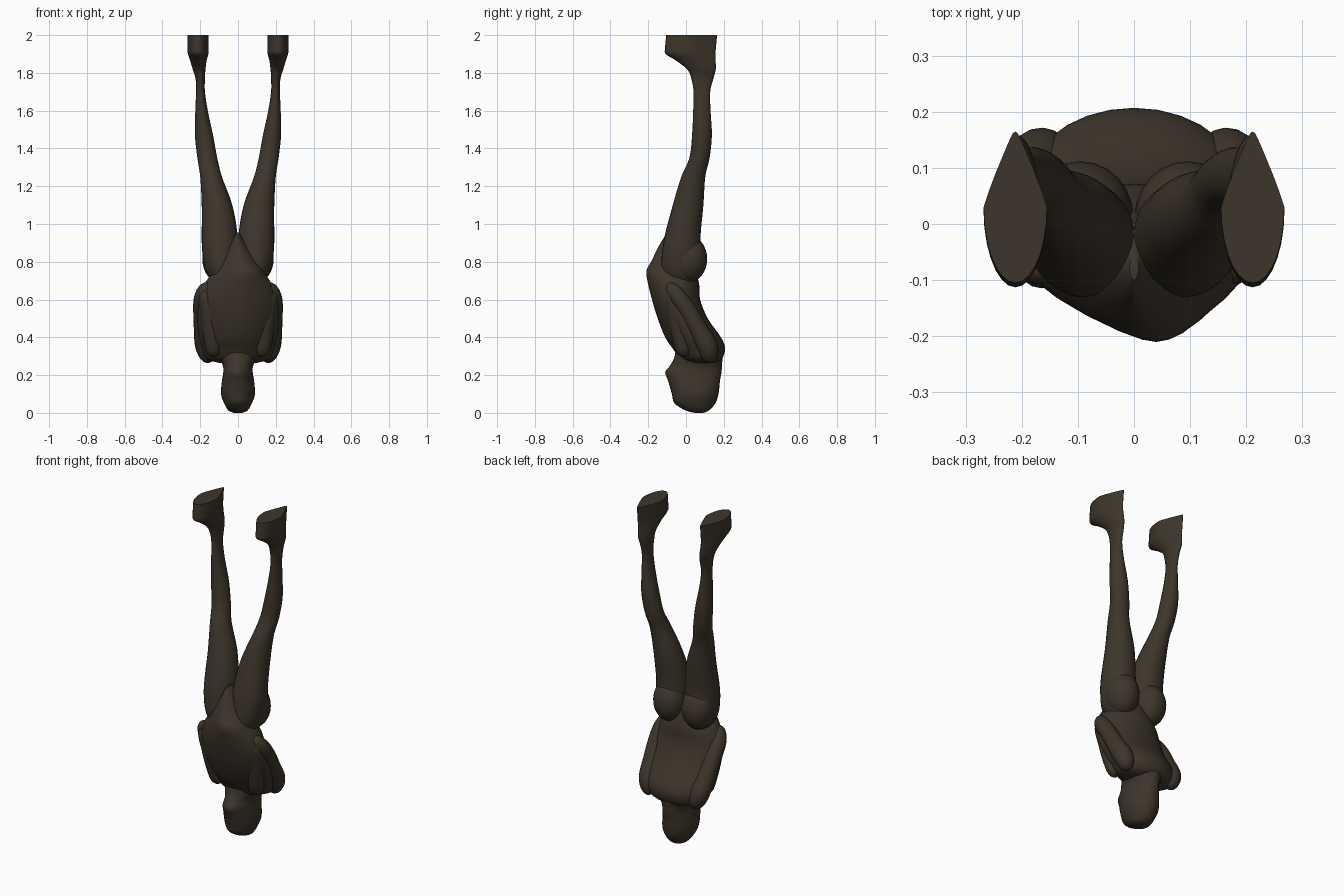
import bpy, bmesh
from math import sin, cos, pi
from mathutils import Vector

cube = bpy.data.objects.get("Cube")
if cube:
    bpy.data.objects.remove(cube)

mat = bpy.data.materials.new("dark_brown")
mat.use_nodes = True
COLOR = (0.047, 0.036, 0.024, 1)
mat.diffuse_color = COLOR
bsdf = mat.node_tree.nodes["Principled BSDF"]
bsdf.inputs["Base Color"].default_value = COLOR
bsdf.inputs["Roughness"].default_value = 0.8


def finish(bm, name):
    bmesh.ops.recalc_face_normals(bm, faces=bm.faces)
    mesh = bpy.data.meshes.new(name)
    bm.to_mesh(mesh)
    bm.free()
    mesh.materials.append(mat)
    ob = bpy.data.objects.new(name, mesh)
    bpy.context.collection.objects.link(ob)
    bpy.ops.object.select_all(action='DESELECT')
    ob.select_set(True)
    bpy.context.view_layer.objects.active = ob
    bpy.ops.object.shade_smooth_by_angle(angle=0.8)
    return ob


def spline(rows, steps=4):
    """Pass a smooth curve through rows of numbers."""
    out = []
    for i in range(len(rows) - 1):
        a, b = rows[max(i - 1, 0)], rows[i]
        c, d = rows[i + 1], rows[min(i + 2, len(rows) - 1)]
        for s in range(steps):
            t = s / steps
            out.append([q + t / 2 * (r - p + t * (2 * p - 5 * q + 4 * r - u + t * (3 * (q - r) + u - p)))
                        for p, q, r, u in zip(a, b, c, d)])
    return out + [list(rows[-1])]


def skin(bm, rings):
    loops = [[bm.verts.new(p) for p in ring] for ring in rings]
    n = len(loops[0])
    for a, b in zip(loops, loops[1:]):
        for i in range(n):
            j = (i + 1) % n
            bm.faces.new((a[i], a[j], b[j], b[i]))
    bm.faces.new(loops[0])
    bm.faces.new(loops[-1])


def loft(name, rows, side=1, front_power=1.0, n=28):
    """Rows: z, x low, x high, y front, y back, heel taper, ridge shift."""
    bm = bmesh.new()
    rings = []
    for z, x0, x1, y0, y1, taper, shift in spline(rows):
        ring = []
        for i in range(n):
            c, s = cos(2 * pi * i / n), sin(2 * pi * i / n)
            if s < 0:
                c = abs(c) ** front_power * (1 if c > 0 else -1)
                s = -abs(s) ** front_power
            x = (x0 + x1) / 2 + (x1 - x0) / 2 * c * (1 - taper * max(s, 0)) + shift * max(-s, 0)
            ring.append((side * x, (y0 + y1) / 2 + (y1 - y0) / 2 * s, z))
        rings.append(ring)
    skin(bm, rings)
    return finish(bm, name)


def tube(name, points, side=1, n=16):
    """Rows: x, y, z, radius."""
    bm = bmesh.new()
    pts = spline(points)
    rings = []
    for i, (x, y, z, r) in enumerate(pts):
        axis = Vector(pts[min(i + 1, len(pts) - 1)][:3]) - Vector(pts[max(i - 1, 0)][:3])
        u = axis.cross(Vector((1, 0, 0))).normalized()
        v = axis.cross(u).normalized()
        centre = Vector((x, y, z))
        ring = [centre + r * (u * cos(2 * pi * k / n) + v * sin(2 * pi * k / n)) for k in range(n)]
        rings.append([(side * p.x, p.y, p.z) for p in ring])
    skin(bm, rings)
    return finish(bm, name)


def centred(rows):
    return [(z, -w, w, y0, y1, 0, s) for z, w, y0, y1, s in rows]


# Inverted head with the chin uppermost, and the neck
loft("head", centred([
    (0.0, 0.02, 0.05, 0.09, 0), (0.012, 0.05, 0.0, 0.12, 0), (0.05, 0.073, -0.06, 0.155, 0),
    (0.1, 0.09, -0.075, 0.172, 0), (0.17, 0.085, -0.095, 0.18, 0), (0.215, 0.078, -0.11, 0.188, 0),
    (0.25, 0.08, -0.085, 0.19, 0), (0.30, 0.10, -0.06, 0.19, 0), (0.38, 0.11, -0.05, 0.16, 0)]))

# Torso, wedge shaped at the belly
loft("torso", centred([
    (0.265, 0.10, 0.02, 0.16, 0), (0.285, 0.165, -0.03, 0.19, 0), (0.34, 0.19, -0.07, 0.207, 0),
    (0.40, 0.205, -0.11, 0.185, 0), (0.50, 0.215, -0.15, 0.115, 0.01), (0.60, 0.21, -0.18, 0.075, 0.02),
    (0.68, 0.18, -0.20, 0.07, 0.03), (0.75, 0.13, -0.21, 0.05, 0.04), (0.80, 0.10, -0.185, 0.03, 0.02),
    (0.90, 0.04, -0.135, 0.0, 0), (0.95, 0.008, -0.10, -0.06, 0)]), front_power=1.2)

# Mirrored limbs
for label, side in (("left", 1), ("right", -1)):
    loft(label + "_leg_and_foot", [
        (0.69, 0.05, 0.13, -0.08, 0.03, 0, 0), (0.71, 0.025, 0.15, -0.11, 0.06, 0, 0),
        (0.77, 0.005, 0.175, -0.13, 0.075, 0, 0), (0.86, 0.0, 0.19, -0.125, 0.08, 0, 0),
        (0.95, 0.003, 0.192, -0.11, 0.078, 0, 0), (1.1, 0.03, 0.192, -0.07, 0.092, 0, 0),
        (1.25, 0.085, 0.20, -0.025, 0.102, 0, 0), (1.35, 0.11, 0.215, 0.018, 0.125, 0, 0),
        (1.47, 0.132, 0.228, 0.032, 0.137, 0, 0), (1.6, 0.16, 0.226, 0.038, 0.13, 0, 0),
        (1.7, 0.175, 0.222, 0.04, 0.128, 0, 0), (1.77, 0.175, 0.225, 0.028, 0.145, 0.1, 0),
        (1.82, 0.172, 0.24, 0.005, 0.158, 0.3, 0), (1.87, 0.165, 0.255, -0.06, 0.156, 0.5, 0),
        (1.90, 0.157, 0.265, -0.108, 0.156, 0.6, 0), (1.93, 0.155, 0.268, -0.111, 0.158, 0.65, 0),
        (2.0, 0.155, 0.268, -0.105, 0.165, 0.68, 0)], side)
    # Rounded buttock
    bm = bmesh.new()
    bmesh.ops.create_uvsphere(bm, u_segments=24, v_segments=16, radius=1)
    for v in bm.verts:
        v.co = (side * (0.095 + 0.094 * v.co.x), 0.012 + 0.1 * v.co.y, 0.815 + 0.125 * v.co.z)
    finish(bm, label + "_buttock")
    # Upper arm pressed to the side and forearm folded across the chest
    tube(label + "_upper_arm", [
        (0.14, 0.13, 0.275, 0.02), (0.155, 0.125, 0.30, 0.045), (0.172, 0.11, 0.36, 0.056),
        (0.184, 0.06, 0.45, 0.05), (0.19, 0.01, 0.54, 0.047), (0.188, -0.04, 0.61, 0.045),
        (0.17, -0.075, 0.66, 0.035), (0.155, -0.085, 0.685, 0.012)], side)
    tube(label + "_forearm", [
        (0.17, -0.07, 0.66, 0.02), (0.165, -0.07, 0.62, 0.045), (0.15, -0.05, 0.52, 0.05),
        (0.14, -0.03, 0.42, 0.048), (0.13, -0.01, 0.33, 0.04), (0.13, 0.0, 0.30, 0.015)], side)
